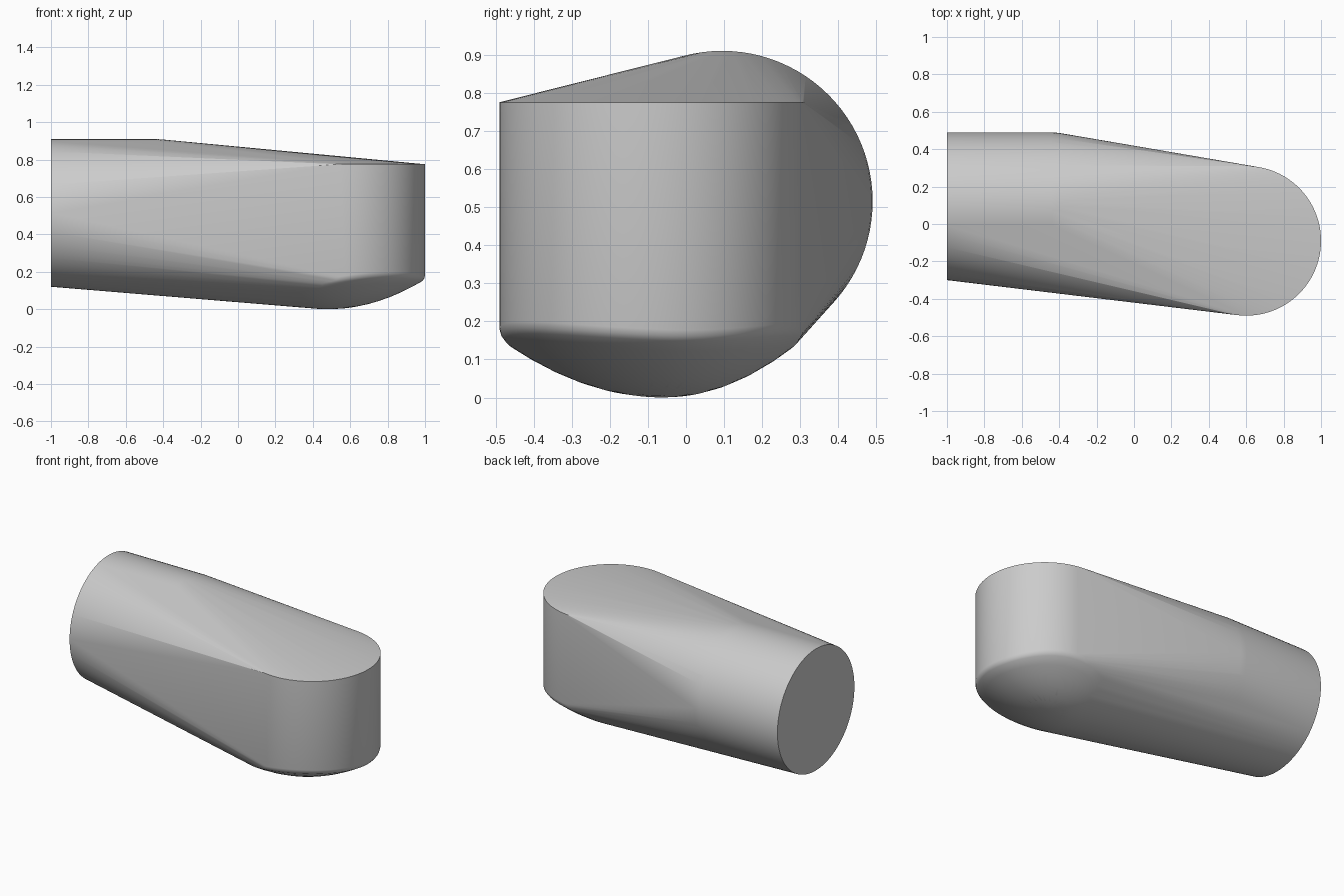
import bpy
import bmesh
from math import sin, cos, tau, radians

cube = bpy.data.objects.get("Cube")
if cube:
    bpy.data.objects.remove(cube, do_unlink=True)

SEGMENTS = 96
grey = bpy.data.materials.new("plain grey")
grey.use_nodes = True
colour = (0.6, 0.6, 0.6, 1)
grey.diffuse_color = colour
grey.node_tree.nodes["Principled BSDF"].inputs["Base Color"].default_value = colour

bm = bmesh.new()


def circle(place, radius):
    """Add a ring of points; place maps in-plane offsets to a position."""
    for i in range(SEGMENTS):
        a = tau * i / SEGMENTS
        bm.verts.new(place(radius * cos(a), radius * sin(a)))


def dome(x, y):
    """Height of the shallow curved underside."""
    dx, dy = x - 0.48, y + 0.06
    return dx * dx / 1.7 + dy * dy / (0.88 if dy > 0 else 1.2)


# Round barrel along x, with a softened inner end
for x, r in ((-1, 0.395), (-0.44, 0.395), (-0.40, 0.392), (-0.36, 0.385)):
    circle(lambda u, v: (x, 0.095 + u, 0.515 + v), r)

# Upright round end: flat rim on top
circle(lambda u, v: (0.6 + u, -0.09 + v, 0.775), 0.4)

# Upright round end: domed base with a small rounded edge
for r, lift in ((0.4, 0.02), (0.396, 0.007), (0.385, 0), (0.34, 0), (0.28, 0),
                (0.22, 0), (0.16, 0), (0.1, 0), (0.04, 0)):
    circle(lambda u, v: (0.6 + u, -0.09 + v, dome(0.6 + u, -0.09 + v) + lift), r)

# Stretch one skin over both ends
hull = bmesh.ops.convex_hull(bm, input=bm.verts)
spare = {g for g in hull["geom_interior"] + hull["geom_unused"]
         if isinstance(g, bmesh.types.BMVert)}
bmesh.ops.delete(bm, geom=list(spare), context="VERTS")
bmesh.ops.dissolve_limit(bm, angle_limit=radians(0.1), verts=bm.verts, edges=bm.edges)
bmesh.ops.recalc_face_normals(bm, faces=bm.faces)

mesh = bpy.data.meshes.new("tapered_body")
bm.to_mesh(mesh)
bm.free()
mesh.materials.append(grey)
body = bpy.data.objects.new("tapered_body", mesh)
bpy.context.collection.objects.link(body)
bpy.context.view_layer.objects.active = body
body.select_set(True)
bpy.ops.object.shade_smooth_by_angle(angle=radians(30))
